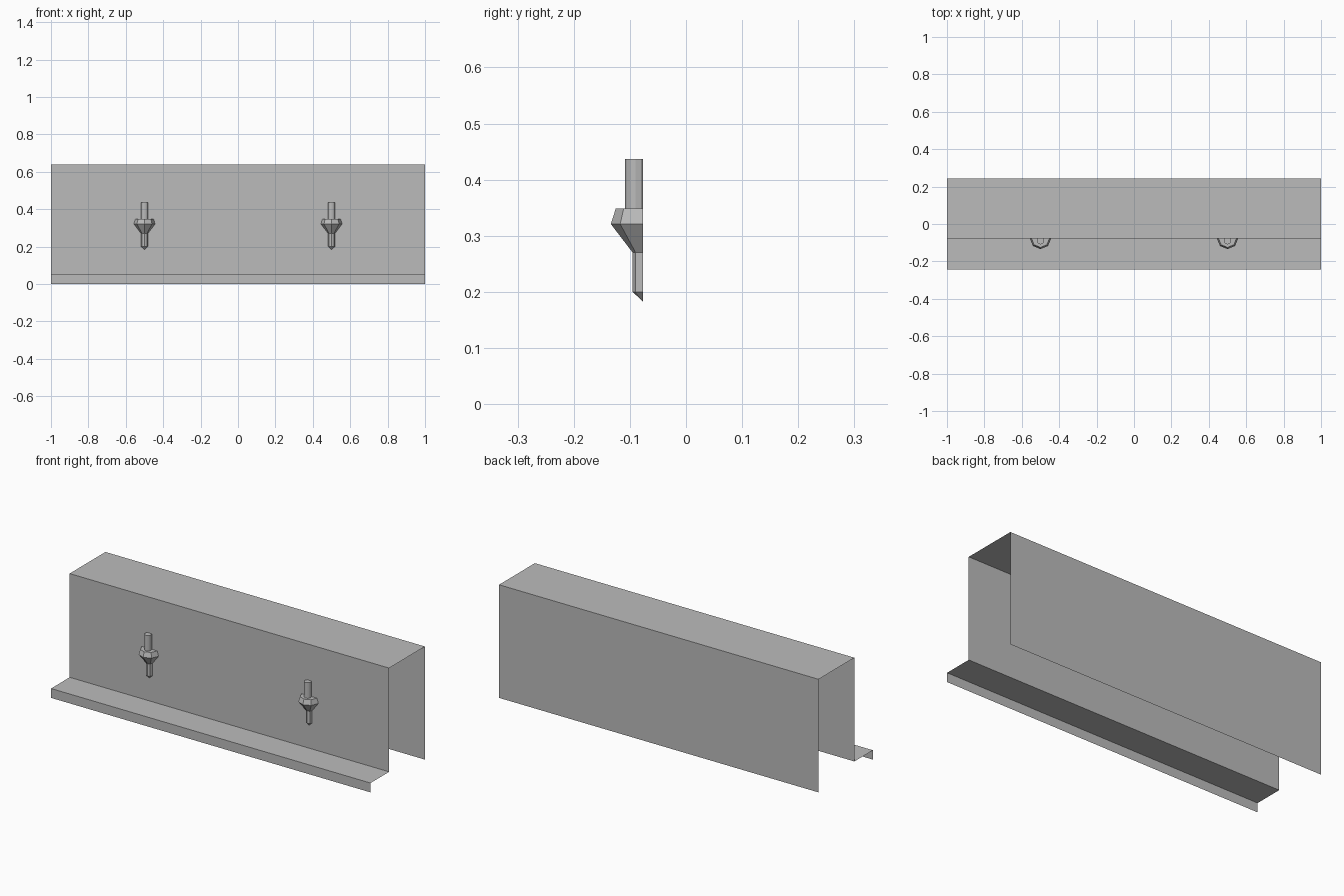
import bpy, bmesh
from math import pi
from mathutils import Matrix, Vector

cube = bpy.data.objects.get("Cube")
if cube:
    bpy.data.objects.remove(cube)

grey = bpy.data.materials.new("plain grey")
grey.use_nodes = True
grey.diffuse_color = (0.5, 0.5, 0.5, 1)
grey.node_tree.nodes["Principled BSDF"].inputs["Base Color"].default_value = (0.5, 0.5, 0.5, 1)

WALL_Y = -0.077


def finish(bm, name, mirrored=False):
    mesh = bpy.data.meshes.new(name)
    bm.to_mesh(mesh)
    bm.free()
    mesh.materials.append(grey)
    obj = bpy.data.objects.new(name, mesh)
    bpy.context.collection.objects.link(obj)
    if mirrored:
        obj.modifiers.new("mirror", "MIRROR").use_clip = False
    return obj


def polyline(bm, points):
    verts = [bm.verts.new(p) for p in points]
    edges = [bm.edges.new(pair) for pair in zip(verts, verts[1:])]
    return verts + edges


# Folded sheet: back panel, top, front wall, ledge and front lip
bm = bmesh.new()
section = [(0.243, 0), (0.243, 0.64), (WALL_Y, 0.64), (WALL_Y, 0.053),
           (-0.243, 0.053), (-0.243, 0)]
geom = polyline(bm, [(-1, y, z) for y, z in section])
res = bmesh.ops.extrude_edge_only(bm, edges=[g for g in geom if isinstance(g, bmesh.types.BMEdge)])
bmesh.ops.translate(bm, vec=(2, 0, 0),
                    verts=[g for g in res["geom"] if isinstance(g, bmesh.types.BMVert)])
bmesh.ops.recalc_face_normals(bm, faces=bm.faces)
top = max(bm.faces, key=lambda f: f.calc_center_median().z)
if top.normal.z < 0:
    bmesh.ops.reverse_faces(bm, faces=bm.faces)
finish(bm, "folded_wall")

# Wall sconces: half of an eight-sided turned shape against the wall
bm = bmesh.new()
profile = [(0, 0.349), (0.048, 0.349), (0.057, 0.321), (0.018, 0.27), (0.018, 0.2), (0, 0.183)]
geom = polyline(bm, [(0.5 + r, WALL_Y, z) for r, z in profile])
bmesh.ops.spin(bm, geom=geom, cent=(0.5, WALL_Y, 0), axis=(0, 0, 1), angle=-pi, steps=4)
bmesh.ops.remove_doubles(bm, verts=bm.verts, dist=0.0001)
bmesh.ops.recalc_face_normals(bm, faces=bm.faces)
lid = max(bm.faces, key=lambda f: f.calc_center_median().z)
if lid.normal.z < 0:
    bmesh.ops.reverse_faces(bm, faces=bm.faces)
finish(bm, "sconce_holder", mirrored=True)

# Candle rods standing in the holders, trimmed at the wall
bm = bmesh.new()
bmesh.ops.create_cone(bm, cap_ends=True, segments=12, radius1=0.019, radius2=0.019,
                      depth=0.088, matrix=Matrix.Translation((0.5, -0.09, 0.393)))
bmesh.ops.bisect_plane(bm, geom=bm.verts[:] + bm.edges[:] + bm.faces[:],
                       plane_co=Vector((0, WALL_Y, 0)), plane_no=Vector((0, 1, 0)),
                       clear_outer=True)
finish(bm, "sconce_candle", mirrored=True)
